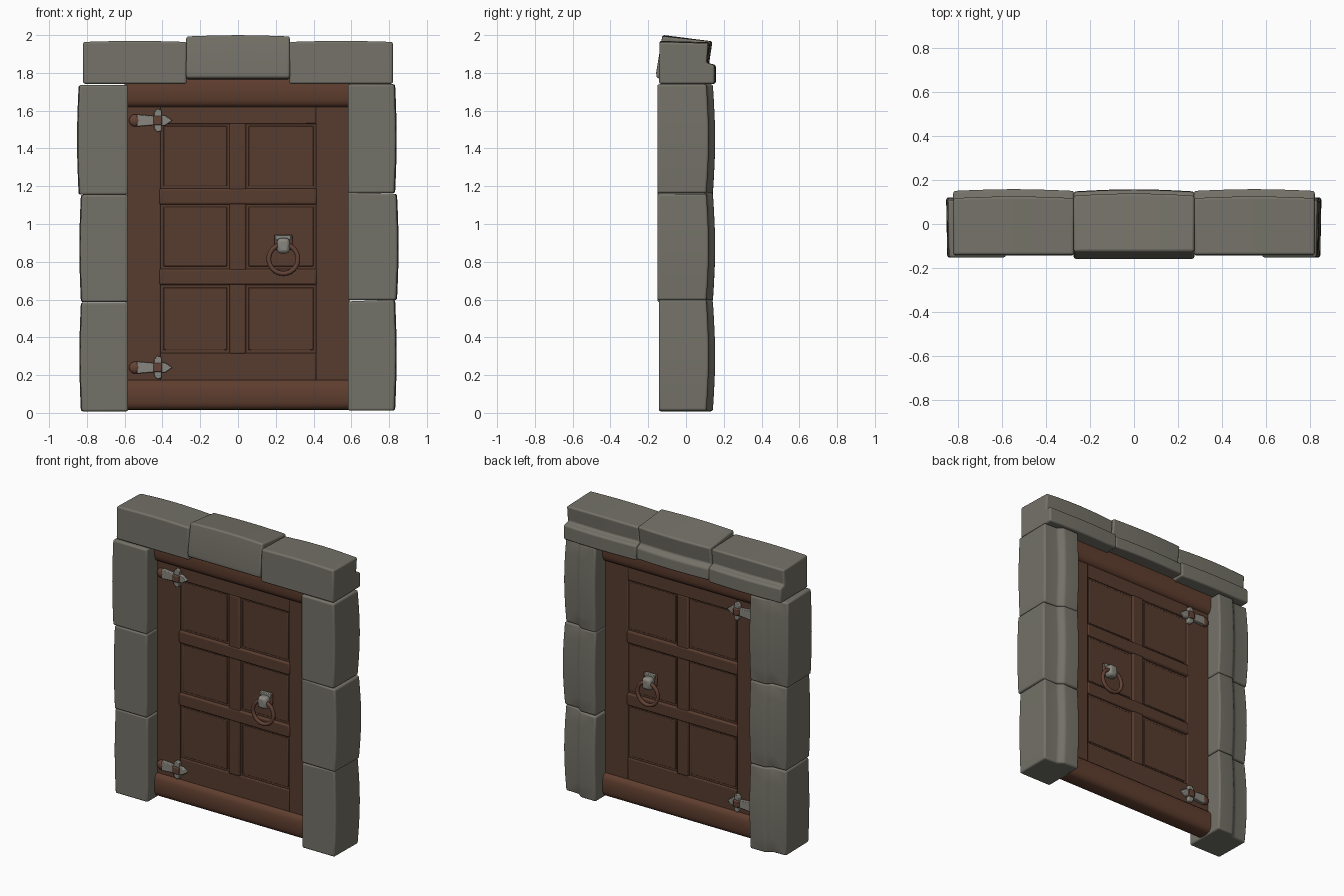
import bpy, bmesh, math
from mathutils import Vector

if "Cube" in bpy.data.objects:
    bpy.data.objects.remove(bpy.data.objects["Cube"])


def material(name, rgb):
    m = bpy.data.materials.new(name)
    m.diffuse_color = (*rgb, 1)
    m.use_nodes = True
    m.node_tree.nodes["Principled BSDF"].inputs["Base Color"].default_value = m.diffuse_color
    return m


STONE = material("grey stone", (0.175, 0.168, 0.138))
WOOD = material("dark wood", (0.095, 0.044, 0.027))
BEAM = material("red brown wood", (0.115, 0.048, 0.028))
IRON = material("pale iron", (0.25, 0.24, 0.21))
RUST = material("rusty iron", (0.125, 0.055, 0.036))


def finish(bm, name, mat, bevel=0.0, segments=2, angle=40, mirror=False):
    bmesh.ops.recalc_face_normals(bm, faces=bm.faces)
    me = bpy.data.meshes.new(name)
    bm.to_mesh(me)
    bm.free()
    me.materials.append(mat)
    ob = bpy.data.objects.new(name, me)
    bpy.context.collection.objects.link(ob)
    if bevel:
        b = ob.modifiers.new("bevel", 'BEVEL')
        b.width, b.segments, b.limit_method = bevel, segments, 'ANGLE'
        b.angle_limit = math.radians(25)
    if mirror:  # same fitting on the back of the door
        m = ob.modifiers.new("mirror", 'MIRROR')
        m.use_axis = (False, True, False)
    bpy.ops.object.select_all(action='DESELECT')
    ob.select_set(True)
    bpy.context.view_layer.objects.active = ob
    bpy.ops.object.shade_smooth_by_angle(angle=math.radians(angle))
    return ob


def loft(rings):
    bm = bmesh.new()
    vs = [[bm.verts.new(p) for p in r] for r in rings]
    n = len(vs[0])
    for a, b in zip(vs, vs[1:]):
        for i in range(n):
            bm.faces.new((a[i], a[(i + 1) % n], b[(i + 1) % n], b[i]))
    bm.faces.new(vs[0])
    bm.faces.new(vs[-1])
    return bm


def box(name, mat, x, y, z, bevel=0.006, mirror=False):
    bm = loft([[(x[0], y[0], h), (x[1], y[0], h), (x[1], y[1], h), (x[0], y[1], h)] for h in z])
    return finish(bm, name, mat, bevel, mirror=mirror)


def prism(name, mat, pts, y0, y1, bevel=0.004):
    """Outline in x, z pushed through y, repeated on the back."""
    bm = loft([[(x, y, z) for x, z in pts] for y in (y0, y1)])
    return finish(bm, name, mat, bevel, mirror=True)


def stone(name, prof, length, place, bulge=0.012, skew=0.0):
    """Stepped cross-section (across, depth) lofted along a bulging block."""
    rings = []
    for i in range(7):
        t = i / 6
        k = bulge * math.sin(math.pi * t)
        w = length[0] + (length[1] - length[0]) * t
        ring = []
        for u, y in prof:
            out = k * 0.7 if u > 0.2 else 0
            back = k if y > 0.08 else 0
            ring.append(place(u + out, y + back, w + skew * (u - 0.12) * t))
        rings.append(ring)
    return finish(loft(rings), name, STONE, 0.011, 3, 45)


# Door jamb stones: thick lip at the back of the inner side
JAMB = [(0, -.143), (.245, -.143), (.25, .108), (.15, .112), (.115, .142), (0, .142)]
jambs = [(-1, .008, .585, 0, 0), (-1, .587, 1.155, 0, .0), (-1, 1.155, 1.735, .012, 0),
         (1, .012, .595, 0, .04), (1, .597, 1.165, .01, -.04), (1, 1.163, 1.74, 0, 0)]
for n, (s, z0, z1, widen, skew) in enumerate(jambs):
    prof = [(u + (widen if u > .2 else 0), y - (.009 * (n % 3 > 0) if y < 0 else 0)) for u, y in JAMB]
    stone(f"jamb_stone_{n + 1}", prof, (z0, z1),
          lambda u, y, w, s=s: (s * (.582 + u), y, w), skew=skew)

# Lintel stones, the middle one leaning back
SIDE_LINTEL = [(0, -.143), (.222, -.14), (.215, .118), (.11, .108), (.1, .15), (0, .15)]
KEY_LINTEL = [(0, -.156), (.03, -.158), (.222, -.125), (.195, .13), (.075, .112), (.06, .145), (-.02, .148)]
for s, name in ((-1, "left_lintel_stone"), (1, "right_lintel_stone")):
    stone(name, SIDE_LINTEL, (.272, .82), lambda u, y, w, s=s: (s * w, y, 1.742 + u), bulge=.008)
stone("middle_lintel_stone", KEY_LINTEL, (-.274, .274), lambda u, y, w: (w, y, 1.772 + u), bulge=.01)

# Rounded beams above and below the door
for name, z0, z1 in (("top_beam", 1.615, 1.79), ("bottom_beam", .015, .178)):
    ring = []
    for i in range(20):
        a = 2 * math.pi * i / 20
        c, s = math.cos(a), math.sin(a)
        ring.append((math.copysign(abs(c) ** .6, c) * .068,
                     (z0 + z1) / 2 + math.copysign(abs(s) ** .6, s) * (z1 - z0) / 2))
    finish(loft([[(x, y, z) for y, z in ring] for x in (-.6, .6)]), name, BEAM)

# Door: thin core, raised frame boards and bars on both sides
box("door_core", WOOD, (-.59, .59), (-.026, .026), (.15, 1.65), 0)
F = .038
box("hinge_board", WOOD, (-.59, -.41), (-F, F), (.16, 1.64))
box("latch_board", WOOD, (.412, .59), (-F, F), (.16, 1.64))
box("top_board", WOOD, (-.412, .414), (-F, F), (1.53, 1.64))
box("bottom_board", WOOD, (-.412, .414), (-F, F), (.16, .318))
box("middle_upright", WOOD, (-.045, .042), (-F - .003, F + .003), (.312, 1.535), .008)
for n, z in enumerate((.72, 1.145)):
    box(f"cross_bar_{n + 1}", WOOD, (-.418, .418), (-F - .006, F + .006), (z - .042, z + .042), .01)

# Panel mouldings: slim inset fields
for x0, x1 in ((-.395, -.058), (.055, .4)):
    for z0, z1 in ((.332, .664), (.776, 1.09), (1.2, 1.518)):
        box("door_panel", WOOD, (x0, x1), (-.031, .031), (z0, z1), .004)

# Strap hinges on both faces
for tag, z in (("upper", 1.548), ("lower", .24)):
    strap = [(-.535, -.032), (-.44, -.024), (-.44, .024), (-.535, .032)]
    tip = [(-.41, -.026), (-.385, -.026), (-.348, 0), (-.385, .026), (-.41, .026)]
    cross = [(-.445, -.042), (-.428, -.062), (-.405, -.055), (-.405, .055), (-.428, .062), (-.445, .042)]
    lift = lambda pts: [(x, h + z) for x, h in pts]
    prism(tag + "_hinge_strap", IRON, lift(strap), -.062, -.03)
    prism(tag + "_hinge_tip", IRON, lift(tip), -.056, -.03)
    prism(tag + "_hinge_cross", IRON, lift(cross), -.06, -.03)
    box(tag + "_hinge_stud", RUST, (-.447, -.403), (-.072, -.03), (z - .024, z + .024), .006, True)
    bm = bmesh.new()
    bmesh.ops.create_uvsphere(bm, u_segments=16, v_segments=10, radius=1)
    for v in bm.verts:
        v.co = Vector((-.545 + v.co.x * .032, -.046 + v.co.y * .02, z + v.co.z * .032))
    finish(bm, tag + "_hinge_knuckle", RUST, mirror=True)

# Ring handle on both faces
box("handle_plate", RUST, (.192, .288), (-.044, -.026), (.862, .942), .006, True)
box("handle_top_plate", IRON, (.2, .28), (-.05, -.026), (.915, .942), .004, True)
box("handle_clasp", IRON, (.207, .274), (-.092, -.03), (.845, .925), .018, True)
bm = bmesh.new()
R, r, N, M = .077, .0125, 32, 10
tube = [[bm.verts.new((.24 + (R + r * math.cos(b)) * math.cos(a), -.07 + r * math.sin(b),
                       .815 + (R + r * math.cos(b)) * math.sin(a)))
         for b in (2 * math.pi * j / M for j in range(M))]
        for a in (2 * math.pi * i / N for i in range(N))]
for i in range(N):
    p, q = tube[i], tube[(i + 1) % N]
    for j in range(M):
        bm.faces.new((p[j], q[j], q[(j + 1) % M], p[(j + 1) % M]))
finish(bm, "handle_ring", RUST, angle=60, mirror=True)
